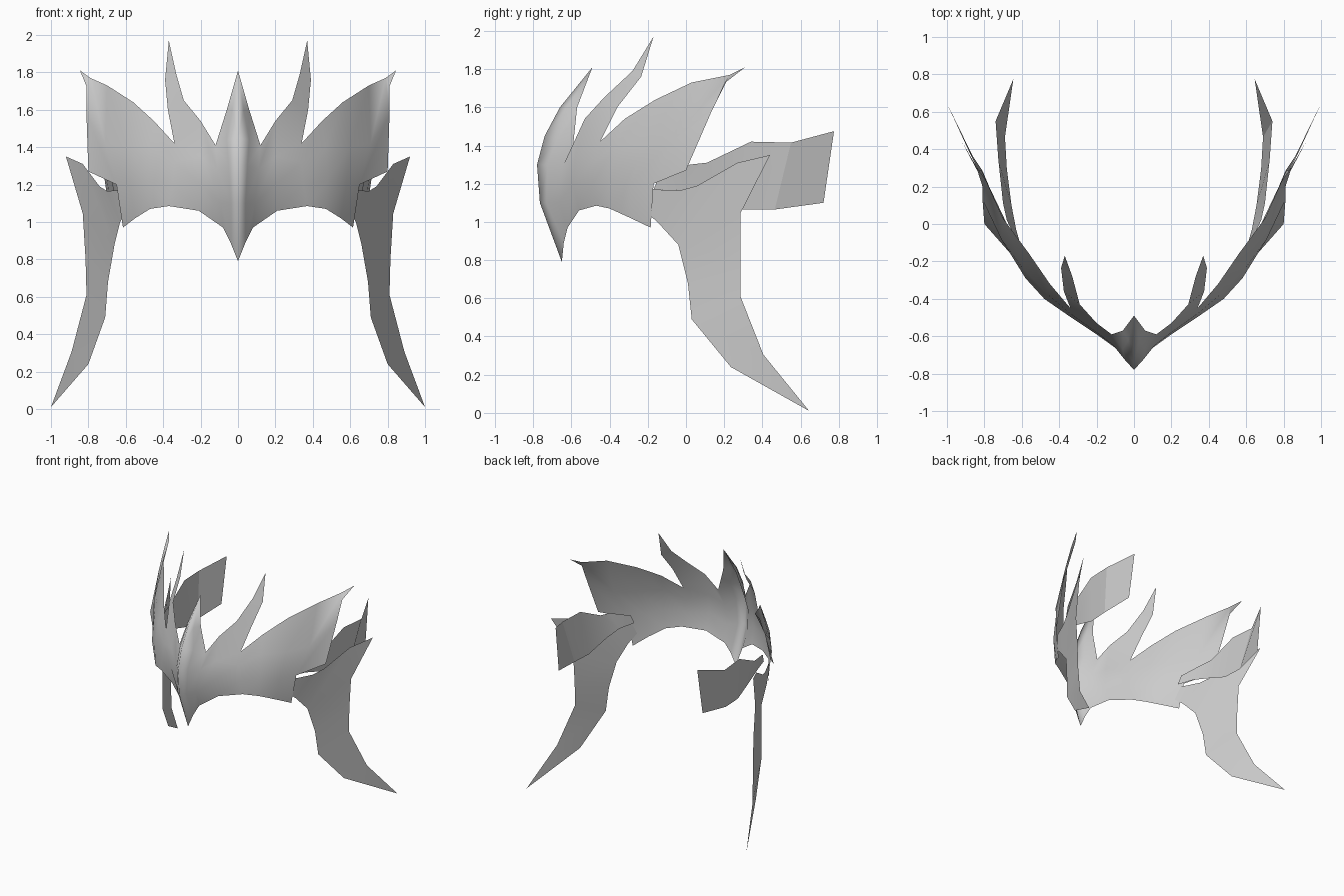
import bpy
import bmesh

# Remove the default cube only
default_cube = bpy.data.objects.get("Cube")
if default_cube:
    bpy.data.objects.remove(default_cube, do_unlink=True)

# Single plain grey used on every part
grey = bpy.data.materials.new("plain grey")
grey.use_nodes = True
grey_value = (0.6, 0.6, 0.6, 1)
grey.diffuse_color = grey_value
grey.node_tree.nodes["Principled BSDF"].inputs["Base Color"].default_value = grey_value


def loft(bm, known, sections):
    """Skin neighbouring sections; a section with one point closes to a tip."""
    def vert(point):
        if point not in known:
            known[point] = bm.verts.new(point)
        return known[point]

    for first, second in zip(sections, sections[1:]):
        if len(second) == 1:
            second = second * len(first)
        for i in range(len(first) - 1):
            corners = (first[i], second[i], second[i + 1], first[i + 1])
            unique = list(dict.fromkeys(corners))
            if len(unique) > 2:
                bm.faces.new([vert(point) for point in unique])


def mirrored_sheet(name, lofts):
    """Build the left half as joined lofts and mirror it across the centre."""
    bm = bmesh.new()
    known = {}
    for sections in lofts:
        loft(bm, known, sections)
    mesh = bpy.data.meshes.new(name)
    bm.to_mesh(mesh)
    bm.free()
    mesh.materials.append(grey)
    sheet = bpy.data.objects.new(name, mesh)
    bpy.context.scene.collection.objects.link(sheet)
    mirror = sheet.modifiers.new("left and right", 'MIRROR')
    mirror.use_axis[0] = True
    mirror.use_clip = True
    mirror.merge_threshold = 0.001
    for polygon in mesh.polygons:
        polygon.use_smooth = True
    return sheet


# Brow plate: upright profiles, lower edge to upper edge, from centre outwards
ridge = [(0, -.65, .79), (0, -.765, 1.1), (0, -.78, 1.3), (0, -.74, 1.45)]
ridge_side = [(.04, -.64, .89), (.04, -.73, 1.1), (.05, -.725, 1.3), (.06, -.67, 1.44)]
inner_notch = [(.08, -.62, .97), (.09, -.67, 1.1), (.11, -.65, 1.28), (.12, -.59, 1.41)]
spike_base = [(.21, -.56, 1.06), (.2, -.59, 1.2), (.2, -.58, 1.35), (.2, -.53, 1.54)]
outer_notch = [(.37, -.47, 1.085), (.35, -.49, 1.2), (.34, -.48, 1.32), (.34, -.45, 1.42)]
wing_root = [(.47, -.4, 1.07), (.48, -.4, 1.22), (.47, -.37, 1.4), (.45, -.32, 1.54)]
wing_middle = [(.55, -.29, 1.02), (.58, -.29, 1.2), (.6, -.23, 1.4), (.56, -.16, 1.64)]
wing_back = [(.615, -.185, .97), (.65, -.17, 1.2), (.71, -.08, 1.42), (.7, .03, 1.73)]
wing_end = [(.8, 0, 1.27), (.81, .13, 1.57), (.79, .23, 1.77)]
wing_tip = [(.81, .2, 1.725), (.845, .31, 1.81)]

# Spikes rising from the upper edge
centre_tip = (0, -.49, 1.81)
centre_spike = [
    [ridge[-1], (0, -.66, 1.6), centre_tip],
    [ridge_side[-1], (.03, -.62, 1.6), centre_tip],
    [inner_notch[-1], (.06, -.57, 1.6), centre_tip],
]
side_tip = (.37, -.17, 1.97)
side_spike = [
    [spike_base[-1], (.29, -.43, 1.65), (.33, -.28, 1.79), side_tip],
    [outer_notch[-1], (.375, -.36, 1.6), (.39, -.235, 1.76), side_tip],
]

mirrored_sheet("brow_plate", [
    [ridge, ridge_side, inner_notch, spike_base, outer_notch,
     wing_root, wing_middle, wing_back],
    [wing_back[1:], wing_end],
    [wing_end[1:], wing_tip],
    centre_spike,
    side_spike,
])

# Cheek blades: an upper horn, and a long blade hanging from it
blade_front = (.66, -.04, .88)
blade_rear = (.83, .285, 1.045)
cheek_horn = [
    [(.6, -.22, 1.06), (.63, -.18, 1.17)],
    [(.63, -.15, 1), (.7, -.03, 1.165)],
    [blade_front, (.74, .06, 1.19)],
    [blade_rear, (.83, .27, 1.31)],
    [(.92, .44, 1.35)],
]
cheek_fall = [
    [blade_front, blade_rear],
    [(.695, .01, .68), (.815, .285, .8)],
    [(.71, .03, .49), (.81, .285, .61)],
    [(.8, .235, .24), (.89, .405, .305)],
    [(1, .645, .01)],
]
mirrored_sheet("cheek_blades", [cheek_horn, cheek_fall])

# Rear straps: lower and upper edge, widening towards the back
strap = [
    [(.59, -.17, 1.17), (.6, -.14, 1.24)],
    [(.63, -.03, 1.165), (.68, .02, 1.3)],
    [(.655, .1, 1.13), (.7, .11, 1.31)],
    [(.68, .295, 1.065), (.725, .34, 1.42)],
    [(.69, .465, 1.065), (.74, .55, 1.415)],
    [(.655, .72, 1.1), (.645, .775, 1.475)],
]
straps = mirrored_sheet("rear_straps", [strap])

# Keep the bend at the end of the straps crisp
bpy.ops.object.select_all(action='DESELECT')
straps.select_set(True)
bpy.context.view_layer.objects.active = straps
bpy.ops.object.shade_smooth_by_angle(angle=0.35)
